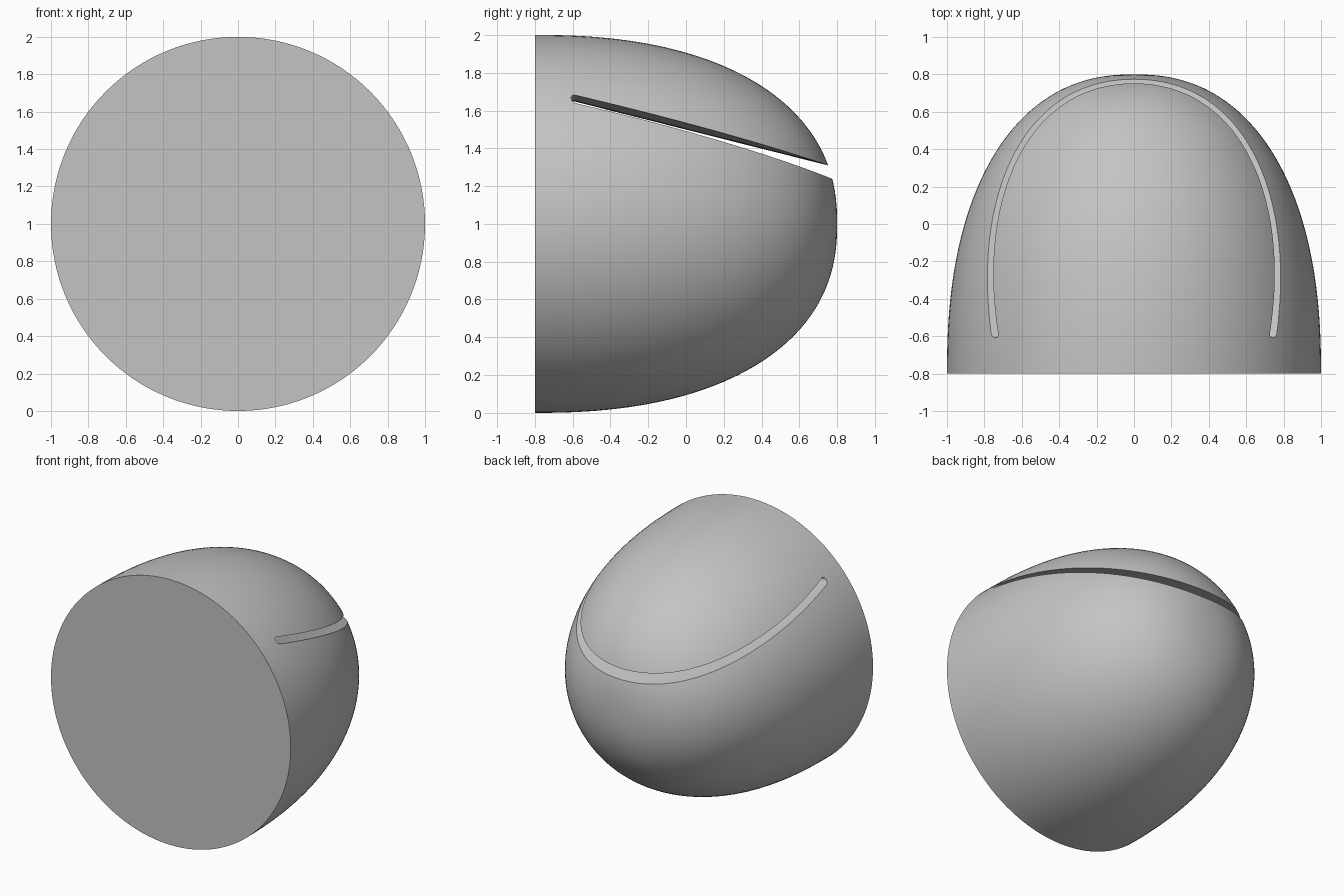
import bpy, bmesh, math
from math import sin, cos, pi

cube = bpy.data.objects.get("Cube")
if cube:
    bpy.data.objects.remove(cube, do_unlink=True)

grey = bpy.data.materials.new("plain_grey")
grey.use_nodes = True
colour = (0.55, 0.55, 0.55, 1)
grey.diffuse_color = colour
grey.node_tree.nodes["Principled BSDF"].inputs["Base Color"].default_value = colour


def loft(name, rings):
    """Closed solid through a list of equal-length point rings."""
    bm = bmesh.new()
    rows = [[bm.verts.new(p) for p in ring] for ring in rings]
    n = len(rows[0])
    for a, b in zip(rows, rows[1:]):
        for i in range(n):
            j = (i + 1) % n
            bm.faces.new((a[i], a[j], b[j], b[i]))
    bm.faces.new(rows[0])
    bm.faces.new(rows[-1])
    bmesh.ops.recalc_face_normals(bm, faces=bm.faces)
    mesh = bpy.data.meshes.new(name)
    bm.to_mesh(mesh)
    bm.free()
    ob = bpy.data.objects.new(name, mesh)
    bpy.context.collection.objects.link(ob)
    mesh.materials.append(grey)
    return ob


# Dome: superellipse profile revolved around the y axis, flat at the front
POWER, SEGMENTS, RINGS = 2.3, 128, 48


def dome_ring(k):
    t = pi / 2 * min(k / RINGS, 0.995)
    r = cos(t) ** (2 / POWER)
    y = -0.8 + 1.6 * sin(t) ** (2 / POWER)
    return [(r * cos(2 * pi * i / SEGMENTS), y, 1 + r * sin(2 * pi * i / SEGMENTS))
            for i in range(SEGMENTS)]


dome = loft("dome", [dome_ring(k) for k in range(RINGS + 1)])


# Slot cutter: thin sloping sheet, slightly cupped, with a rounded front end
def roof(x, y):
    return 1.499 - 0.252 * y + 0.065 * x * x


def slot_section(x):
    thick = 0.066 - 0.035 * x * x
    points = [(x, 1.2, roof(x, 1.2))]
    for k in range(9):
        a = pi * k / 8
        y = -0.585 - thick / 2 * sin(a)
        points.append((x, y, roof(x, y) - thick / 2 * (1 - cos(a))))
    points.append((x, 1.2, roof(x, 1.2) - thick))
    return points


cutter = loft("slot_cutter", [slot_section(-1.1 + 2.2 * i / 40) for i in range(41)])
cutter.hide_render = True
cutter.hide_viewport = True

cut = dome.modifiers.new("slot", "BOOLEAN")
cut.operation = "DIFFERENCE"
cut.solver = "EXACT"
cut.object = cutter

# Apply the cut, then shade smooth with crisp slot and rim edges
bpy.ops.object.select_all(action="DESELECT")
dome.select_set(True)
bpy.context.view_layer.objects.active = dome
bpy.ops.object.modifier_apply(modifier=cut.name)
bpy.data.objects.remove(cutter, do_unlink=True)
bpy.ops.object.shade_smooth_by_angle(angle=math.radians(30))
